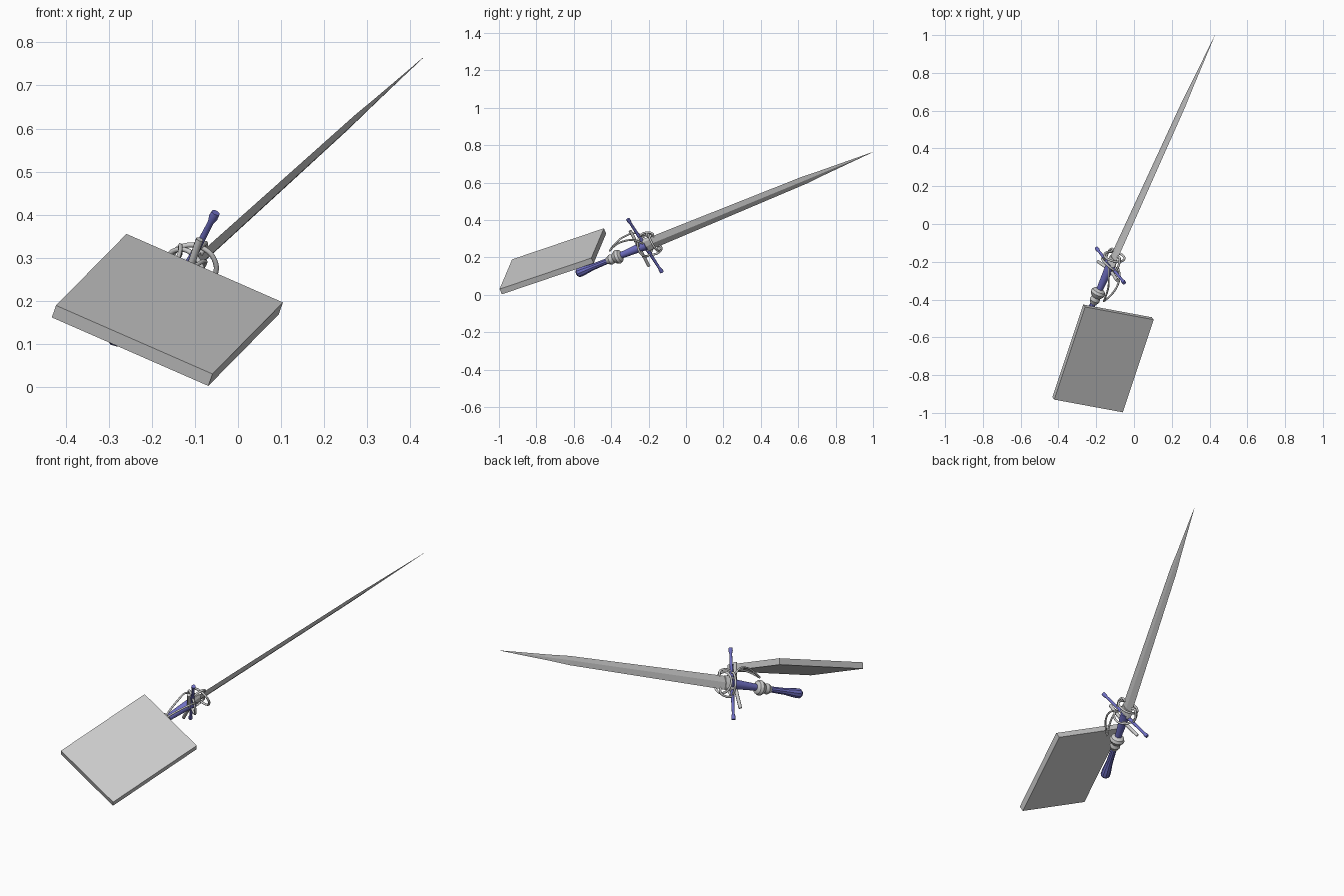
import bpy, bmesh
from math import cos, sin, pi
from mathutils import Vector, Matrix

if "Cube" in bpy.data.objects:
    bpy.data.objects.remove(bpy.data.objects["Cube"])


def frame(x_dir, z_dir, origin):
    z = Vector(z_dir).normalized()
    x = Vector(x_dir)
    x = (x - z * x.dot(z)).normalized()
    y = z.cross(x)
    m = Matrix((x, y, z)).transposed().to_4x4()
    m.translation = Vector(origin)
    return m


# Sword frame: z runs to the blade tip, x runs along the cross guard
SWORD = frame((0.412, -0.467, 0.783), (0.387, 0.853, 0.350), (-0.125, -0.22, 0.263))

blue = bpy.data.materials.new("blue_grip")
blue.diffuse_color = (0.16, 0.16, 0.55, 1)
blue.use_nodes = True
blue.node_tree.nodes["Principled BSDF"].inputs["Base Color"].default_value = blue.diffuse_color


def add(name, bm, matrix, mat=None, smooth=False):
    me = bpy.data.meshes.new(name)
    bmesh.ops.recalc_face_normals(bm, faces=bm.faces)
    for f in bm.faces:
        f.smooth = smooth
    bm.to_mesh(me)
    bm.free()
    ob = bpy.data.objects.new(name, me)
    bpy.context.collection.objects.link(ob)
    ob.matrix_world = matrix
    if mat:
        me.materials.append(mat)
    if smooth:
        bpy.ops.object.select_all(action='DESELECT')
        ob.select_set(True)
        bpy.context.view_layer.objects.active = ob
        bpy.ops.object.shade_smooth_by_angle(angle=0.6)
    return ob


def loft(name, sections, n, matrix=SWORD, mat=None, smooth=False):
    """Stack of n-sided rings, each (height, x radius, y radius)."""
    bm = bmesh.new()
    rings = [[bm.verts.new((rx * cos(2 * pi * i / n), ry * sin(2 * pi * i / n), h))
              for i in range(n)] for h, rx, ry in sections]
    for a, b in zip(rings, rings[1:]):
        for i in range(n):
            bm.faces.new((a[i], a[(i + 1) % n], b[(i + 1) % n], b[i]))
    bm.faces.new(rings[0])
    bm.faces.new(rings[-1])
    return add(name, bm, matrix, mat, smooth)


def wire(name, points, radius, closed=False):
    """Round bar through a smooth path in the sword frame."""
    cu = bpy.data.curves.new(name, 'CURVE')
    cu.dimensions = '3D'
    cu.bevel_depth = radius
    cu.bevel_resolution = 2
    cu.resolution_u = 8
    cu.use_fill_caps = True
    sp = cu.splines.new('BEZIER')
    sp.bezier_points.add(len(points) - 1)
    for bp, co in zip(sp.bezier_points, points):
        bp.co = co
        bp.handle_left_type = bp.handle_right_type = 'AUTO'
    sp.use_cyclic_u = closed
    ob = bpy.data.objects.new(name, cu)
    bpy.context.collection.objects.link(ob)
    ob.matrix_world = SWORD


def ring_points(r, h, tilt=0.0, n=8):
    return [(r * cos(2 * pi * i / n), r * sin(2 * pi * i / n),
             h + tilt * sin(2 * pi * i / n)) for i in range(n)]


# Flat slab
slab = bmesh.new()
bmesh.ops.create_cube(slab, size=1)
bmesh.ops.scale(slab, vec=(0.402, 0.543, 0.032), verts=slab.verts)
n = Vector((0.306, -0.395, 0.866)).normalized()
centre = Vector((-0.159, -0.718, 0.193)) - n * 0.016
add("slab", slab, frame((0.903, -0.167, -0.396), n, centre))

# Blade with diamond section
loft("blade", [(0.0, 0.036, 0.010), (1.0, 0.024, 0.006), (1.12, 0.016, 0.004),
               (1.43, 0.0006, 0.0006)], 4)
loft("blade_collar", [(0.0, 0.042, 0.018), (0.045, 0.038, 0.014)], 8)

# Grip, knob and flared pommel
loft("grip", [(0.01, 0.026, 0.026), (-0.06, 0.022, 0.022), (-0.17, 0.016, 0.016)],
     16, mat=blue, smooth=True)
loft("grip_knob", [(-0.145, 0.018, 0.018), (-0.155, 0.034, 0.034), (-0.170, 0.040, 0.040),
                   (-0.183, 0.034, 0.034), (-0.195, 0.024, 0.024), (-0.215, 0.028, 0.028),
                   (-0.235, 0.018, 0.018)], 16, smooth=True)
loft("pommel", [(-0.22, 0.015, 0.015), (-0.33, 0.018, 0.018), (-0.39, 0.025, 0.025),
                (-0.415, 0.025, 0.025), (-0.425, 0.016, 0.016)], 10, mat=blue)

# Cross guard arms with flared ends, one per side
for side, turn in (("upper", pi / 2), ("lower", -pi / 2)):
    loft(f"{side}_guard_arm", [(0, 0.013, 0.013), (0.08, 0.008, 0.008), (0.155, 0.007, 0.007),
                               (0.17, 0.011, 0.011), (0.184, 0.010, 0.010)], 12,
         SWORD @ Matrix.Rotation(turn, 4, 'Y'), blue, True)

# Grey back bar with thicker ends
wire("back_bar", [(-0.12, 0, -0.045), (0, 0.012, -0.03), (0.115, 0, -0.025)], 0.009)

# Hand guard rings
wire("front_ring", ring_points(0.053, 0.055, 0.012), 0.006, True)
wire("rear_ring", ring_points(0.056, 0.0, -0.02), 0.006, True)

# Side arms curving forward to the blade
for s in (-1, 1):
    wire("forward_arm", [(s * 0.065, 0, 0), (s * 0.07, 0, 0.04),
                         (s * 0.05, 0, 0.075), (s * 0.028, 0, 0.07)], 0.006)

# Knuckle bows sweeping back over the grip
for s in (-1, 1):
    wire("knuckle_bow", [(0.03, s * 0.03, 0.01), (0.07, s * 0.035, -0.02),
                         (0.088, s * 0.025 + 0.008, -0.08), (0.078, s * 0.012 + 0.012, -0.14),
                         (0.058, 0.016, -0.185)], 0.005)
